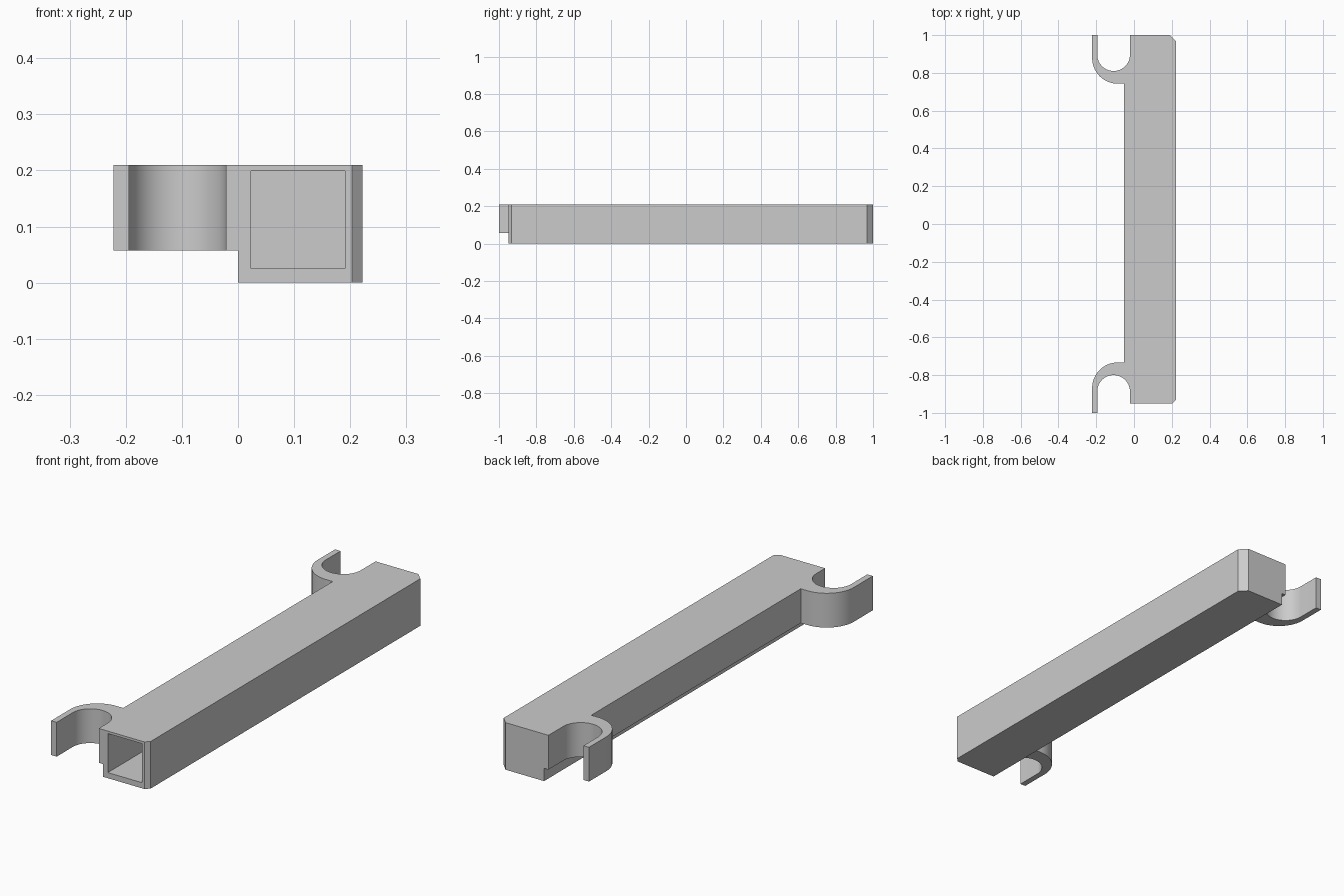
import bpy, bmesh, math

cube = bpy.data.objects.get("Cube")
if cube:
    bpy.data.objects.remove(cube, do_unlink=True)

HEIGHT = 0.21       # full height of the bar
STEP = 0.057        # underside of the hooks and of the side ledge
HALF = 0.2215       # half of the overall width

grey = bpy.data.materials.new("plain_grey")
grey.use_nodes = True
grey.diffuse_color = (0.6, 0.6, 0.6, 1)
grey.node_tree.nodes["Principled BSDF"].inputs["Base Color"].default_value = (0.6, 0.6, 0.6, 1)


def arc(cx, cy, r, start, end, n):
    """Points on an arc, angles in degrees."""
    angles = [math.radians(start + (end - start) * i / n) for i in range(n + 1)]
    return [(cx + r * math.cos(a), cy + r * math.sin(a)) for a in angles]


def prism(name, points, low, high):
    """Extrude a flat outline upwards."""
    bm = bmesh.new()
    base = bm.faces.new([bm.verts.new((x, y, low)) for x, y in points])
    top = bmesh.ops.extrude_face_region(bm, geom=[base])["geom"]
    verts = [v for v in top if isinstance(v, bmesh.types.BMVert)]
    bmesh.ops.translate(bm, verts=verts, vec=(0, 0, high - low))
    bmesh.ops.recalc_face_normals(bm, faces=bm.faces)
    mesh = bpy.data.meshes.new(name)
    bm.to_mesh(mesh)
    bm.free()
    mesh.materials.append(grey)
    obj = bpy.data.objects.new(name, mesh)
    bpy.context.collection.objects.link(obj)
    return obj


def box(name, x0, x1, y0, y1, z0, z1):
    return prism(name, [(x0, y0), (x1, y0), (x1, y1), (x0, y1)], z0, z1)


def hook(side, root, bar_end):
    """Outline of one hook, from the bar's flank to the bar's end corner."""
    r_out, r_in, cx = 0.135, 0.0865, -0.108
    pts = [(-0.053, root)]
    pts += arc(r_out - HALF, root + r_out, r_out, 270, 180, 24)
    pts += [(-HALF, 1), (cx - r_in, 1)]
    pts += arc(cx, root + 0.067 + r_in, r_in, 180, 360, 40)
    pts += [(cx + r_in, bar_end)]
    return [(x, side * y) for x, y in pts]


# Bar and both hooks as one outline, with chamfered outer corners
outline = hook(-1, 0.733, 0.95)
outline += [(0.203, -0.95), (HALF, -0.932), (HALF, 0.968), (0.19, 1)]
outline += hook(1, 0.743, 1.0)[::-1]
bar = prism("hooked_bar", outline, 0, HEIGHT)

# Cut the step under the hooks, and the socket open at the front
cutters = [
    box("step_cutter", -0.5, 0, -1.2, 1.2, -0.1, STEP),
    box("socket_cutter", 0.023, 0.191, -1.2, 0.965, 0.025, 0.199),
]
bpy.ops.object.select_all(action="DESELECT")
bpy.context.view_layer.objects.active = bar
bar.select_set(True)
for cutter in cutters:
    cutter.hide_render = True
    mod = bar.modifiers.new(cutter.name, "BOOLEAN")
    mod.operation = "DIFFERENCE"
    mod.solver = "EXACT"
    mod.object = cutter
    bpy.ops.object.modifier_apply(modifier=mod.name)
    bpy.data.objects.remove(cutter, do_unlink=True)

bpy.ops.object.shade_smooth_by_angle(angle=math.radians(30))
